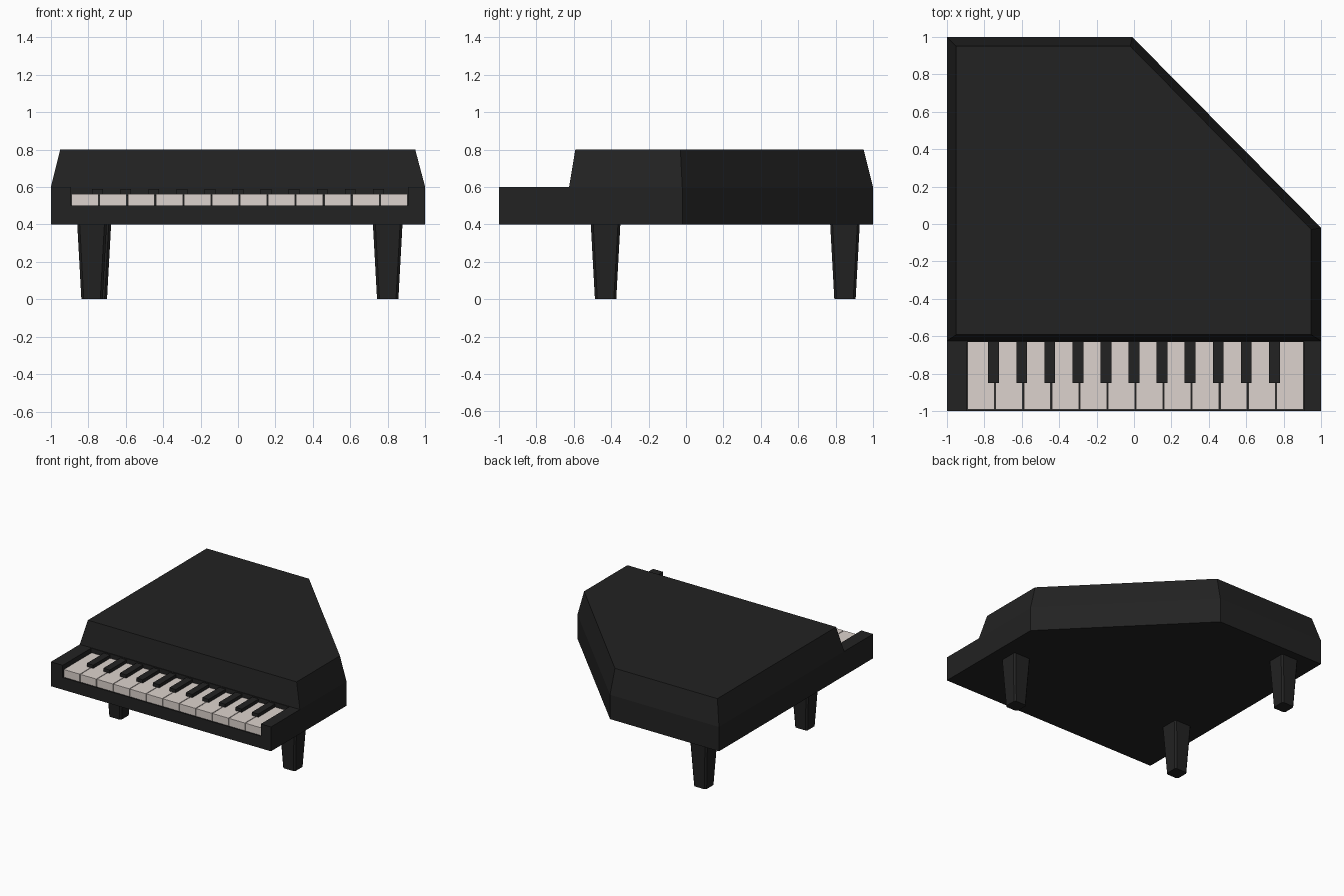
import bpy, bmesh

if "Cube" in bpy.data.objects:
    bpy.data.objects.remove(bpy.data.objects["Cube"])


def material(name, rgb):
    m = bpy.data.materials.new(name)
    m.diffuse_color = (*rgb, 1)
    m.use_nodes = True
    m.node_tree.nodes["Principled BSDF"].inputs["Base Color"].default_value = m.diffuse_color
    return m


BLACK = material("black lacquer", (0.016, 0.016, 0.016))
IVORY = material("ivory", (0.72, 0.65, 0.61))


def loft(name, rings, mat):
    """Closed solid through rings of points with equal counts."""
    bm = bmesh.new()
    vs = [[bm.verts.new(p) for p in r] for r in rings]
    n = len(vs[0])
    for a, b in zip(vs, vs[1:]):
        for i in range(n):
            j = (i + 1) % n
            bm.faces.new((a[i], a[j], b[j], b[i]))
    bm.faces.new(vs[0][::-1])
    bm.faces.new(vs[-1])
    bmesh.ops.recalc_face_normals(bm, faces=bm.faces)
    me = bpy.data.meshes.new(name)
    bm.to_mesh(me)
    bm.free()
    me.materials.append(mat)
    ob = bpy.data.objects.new(name, me)
    bpy.context.collection.objects.link(ob)
    return ob


def box(name, x0, x1, y0, y1, z0, z1, mat):
    sq = [(x0, y0), (x1, y0), (x1, y1), (x0, y1)]
    return loft(name, [[(x, y, z) for x, y in sq] for z in (z0, z1)], mat)


def cut(target, cutter):
    mod = target.modifiers.new("cut", 'BOOLEAN')
    mod.operation = 'DIFFERENCE'
    mod.solver = 'EXACT'
    mod.object = cutter
    bpy.context.view_layer.objects.active = target
    bpy.ops.object.modifier_apply(modifier=mod.name)
    bpy.data.objects.remove(cutter)


# Body: angled case outline with a tapered upper half
outline = [(-1, -1), (1, -1), (1, -0.02), (-0.01, 1), (-1, 1)]
lid = [(-0.95, -1), (0.947, -1), (0.947, -0.03), (-0.02, 0.95), (-0.95, 0.95)]
body = loft("piano_body", [[(x, y, 0.4) for x, y in outline],
                           [(x, y, 0.6) for x, y in outline],
                           [(x, y, 0.8) for x, y in lid]], BLACK)

# Step in front of the lid, then the open-fronted key recess
step = [(-1.2, 0.6), (-0.625, 0.6), (-0.575, 0.9), (-1.2, 0.9)]
cut(body, loft("step_cutter", [[(x, y, z) for y, z in step] for x in (-1.2, 1.2)], BLACK))
cut(body, box("recess_cutter", -0.893, 0.908, -1.2, -0.63, 0.5, 0.7, BLACK))

# Keys: twelve white, a black one over each joint
for i in range(12):
    x = -0.892 + 0.15 * i
    box(f"white_key_{i + 1}", x + 0.003, x + 0.147, -0.99, -0.625, 0.498, 0.563, IVORY)
for i in range(11):
    x = -0.75 + 0.15 * i
    box(f"black_key_{i + 1}", x - 0.029, x + 0.029, -0.85, -0.625, 0.555, 0.59, BLACK)


# Legs: tapered square posts with narrow corner chamfers
def leg_ring(cx, cy, h, z):
    c = h - 0.013
    pts = [(c, -h), (h, -c), (h, c), (c, h), (-c, h), (-h, c), (-h, -c), (-c, -h)]
    return [(cx + x, cy + y, z) for x, y in pts]


for name, x, y in (("front_left_leg", -0.78, -0.43), ("front_right_leg", 0.80, -0.43),
                   ("back_leg", -0.757, 0.85)):
    loft(name, [leg_ring(x, y, 0.057, 0), leg_ring(x, y, 0.079, 0.4)], BLACK)
